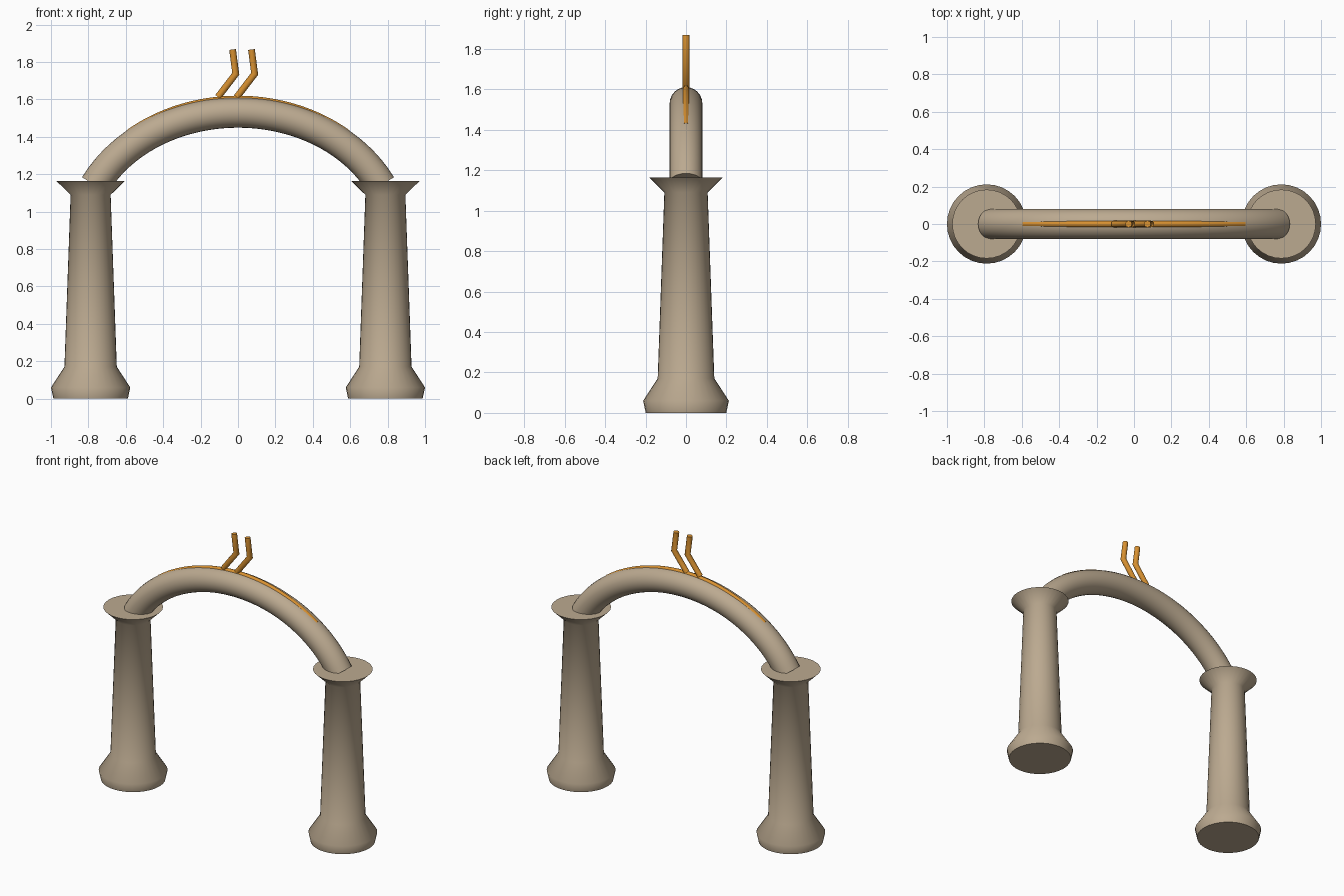
import bpy, bmesh, math
from mathutils import Vector

if "Cube" in bpy.data.objects:
    bpy.data.objects.remove(bpy.data.objects["Cube"], do_unlink=True)


def material(name, color):
    mat = bpy.data.materials.new(name)
    mat.use_nodes = True
    mat.diffuse_color = color
    mat.node_tree.nodes["Principled BSDF"].inputs["Base Color"].default_value = color
    return mat


STONE = material("beige stone", (0.50, 0.40, 0.28, 1))
ORANGE = material("burnt orange", (0.68, 0.28, 0.03, 1))


def loft(name, rings, mat):
    """Skin a row of equal rings, cap both ends and shade it smooth."""
    bm = bmesh.new()
    loops = [[bm.verts.new(p) for p in ring] for ring in rings]
    n = len(loops[0])
    for a, b in zip(loops, loops[1:]):
        for i in range(n):
            j = (i + 1) % n
            bm.faces.new((a[i], a[j], b[j], b[i]))
    bm.faces.new(loops[0][::-1])
    bm.faces.new(loops[-1])
    bmesh.ops.recalc_face_normals(bm, faces=bm.faces)
    mesh = bpy.data.meshes.new(name)
    bm.to_mesh(mesh)
    bm.free()
    mesh.materials.append(mat)
    obj = bpy.data.objects.new(name, mesh)
    bpy.context.collection.objects.link(obj)
    bpy.ops.object.select_all(action="DESELECT")
    obj.select_set(True)
    bpy.context.view_layer.objects.active = obj
    bpy.ops.object.shade_smooth_by_angle(angle=math.radians(60))
    return obj


def pillar(name, x):
    profile = [(0.199, 0), (0.212, 0.06), (0.14, 0.171), (0.107, 1.09), (0.184, 1.165)]
    angles = [math.tau * i / 32 for i in range(32)]
    rings = [[(x + r * math.cos(a), r * math.sin(a), z) for a in angles] for r, z in profile]
    return loft(name, rings, STONE)


def tube(name, path, radius, sides, mat):
    """Sweep a circle along a path in the XZ plane, mitred at the bends."""
    pts = [Vector((x, 0, z)) for x, z in path]
    rings = []
    for k, p in enumerate(pts):
        before = (p - pts[k - 1]).normalized() if k else None
        after = (pts[k + 1] - p).normalized() if k < len(pts) - 1 else None
        tangent = ((before or after) + (after or before)).normalized()
        side = Vector((-tangent.z, 0, tangent.x))
        stretch = 1 / tangent.dot(before or after)
        angles = [math.tau * i / sides for i in range(sides)]
        rings.append([p + radius * (side * stretch * math.cos(a)
                                    + Vector((0, math.sin(a), 0))) for a in angles])
    return loft(name, rings, mat)


# Elliptical arch centre line, with optional outward offset
WIDTH, RISE, CREST = 0.85, 0.69, 1.53


def arch_point(x, offset=0.0):
    u = x / WIDTH
    z = CREST - RISE * (1 - math.sqrt(1 - u * u))
    normal = Vector((x / WIDTH ** 2, (z - CREST + RISE) / RISE ** 2)).normalized()
    return x + normal.x * offset, z + normal.y * offset


# Two tapered pillars with flared feet and capitals
pillar("left_pillar", 0.788)
pillar("right_pillar", -0.788)

# Arched tube joining the pillars
limit = math.asin(0.765 / WIDTH)
steps = [limit * (i / 24 - 1) for i in range(49)]
tube("arch", [arch_point(WIDTH * math.sin(t)) for t in steps], 0.081, 24, STONE)

# Thin strip set into the crest of the arch, sinking at its ends
strip = [arch_point(0.55 * t, 0.073 - 0.007 * t * t) for t in (i / 18 - 1 for i in range(37))]
tube("crest_strip", strip, 0.017, 12, ORANGE)

# Pair of bent prongs on the crest
for label, shift in (("right", 0.0), ("left", 0.101)):
    bend = [(-0.107, 1.613), (-0.012, 1.737), (-0.029, 1.867)]
    tube(label + "_prong", [(x + shift, z) for x, z in bend], 0.018, 12, ORANGE)
